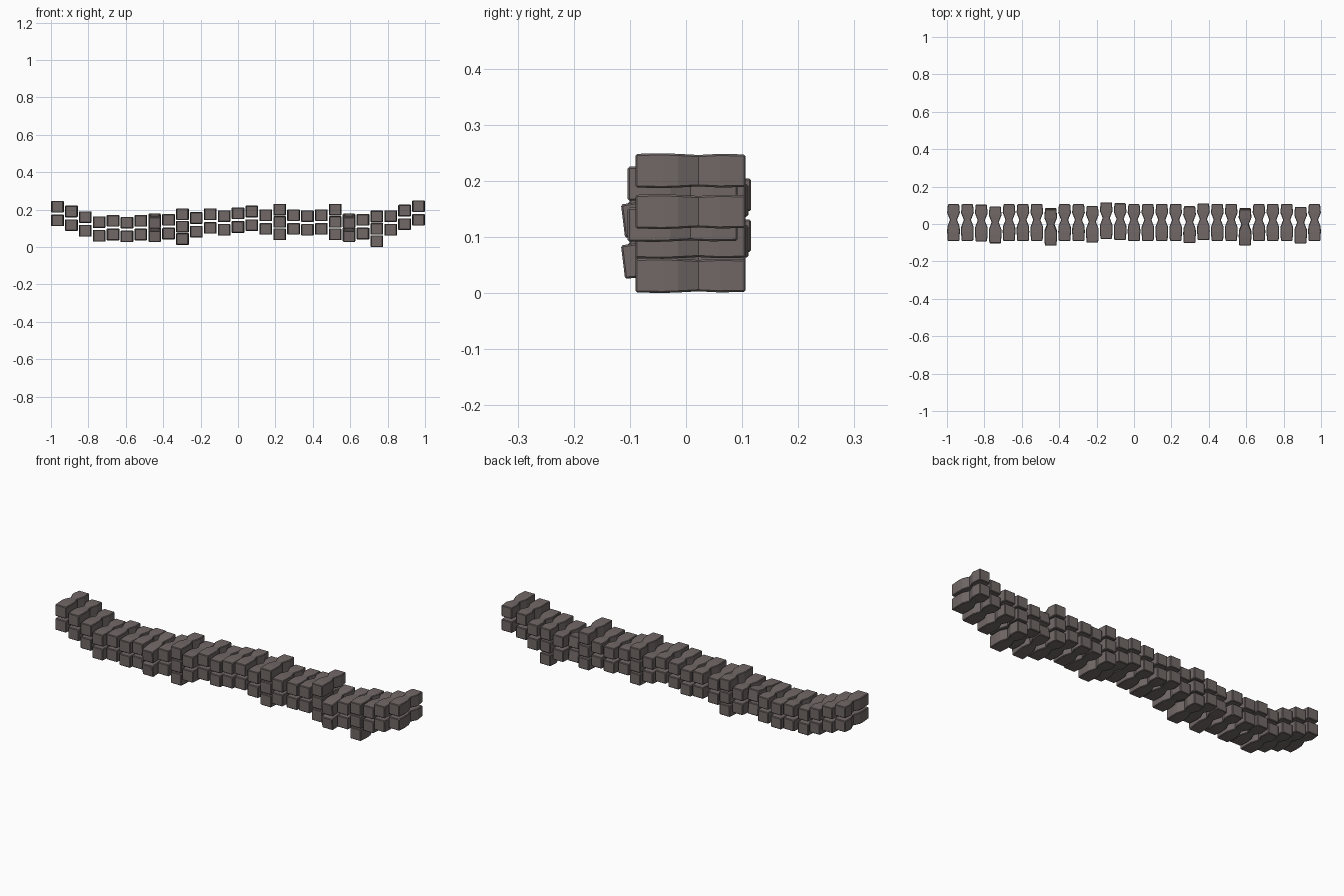
import bpy
import bmesh
import math
from mathutils import Matrix

default_cube = bpy.data.objects.get("Cube")
if default_cube:
    bpy.data.objects.remove(default_cube, do_unlink=True)


def make_material(name, colour):
    material = bpy.data.materials.new(name)
    material.use_nodes = True
    material.diffuse_color = colour
    material.node_tree.nodes["Principled BSDF"].inputs["Base Color"].default_value = colour
    return material


stone = make_material("brown grey stone", (0.165, 0.138, 0.135, 1))

# Waisted block outline: depth position, half width, half height
STATIONS = [(-0.098, 0.031, 0.030), (-0.05, 0.034, 0.031), (-0.022, 0.033, 0.030),
            (0.014, 0.019, 0.028), (0.052, 0.034, 0.030), (0.098, 0.030, 0.029)]


def build_block_mesh():
    bm = bmesh.new()
    rings = []
    for y, w, h in STATIONS:
        corners = [(-w, -h), (w, -h), (w, h), (-w, h)]
        rings.append([bm.verts.new((x, y, z)) for x, z in corners])
    for a, b in zip(rings, rings[1:]):
        for k in range(len(a)):
            n = (k + 1) % len(a)
            bm.faces.new((a[k], a[n], b[n], b[k]))
    bm.faces.new(rings[0])
    bm.faces.new(rings[-1])
    bmesh.ops.recalc_face_normals(bm, faces=bm.faces)
    mesh = bpy.data.meshes.new("waisted_block")
    bm.to_mesh(mesh)
    bm.free()
    mesh.materials.append(stone)
    return mesh


block_mesh = build_block_mesh()


def add_block(name, x, y, z, tilt):
    block = bpy.data.objects.new(name, block_mesh)
    bpy.context.collection.objects.link(block)
    block.matrix_world = Matrix.Translation((x, y, z)) @ Matrix.Rotation(tilt, 4, "X")
    # Slightly softened edges
    bevel = block.modifiers.new("soft_edges", "BEVEL")
    bevel.width = 0.003
    bevel.segments = 1
    bevel.limit_method = "ANGLE"
    bevel.angle_limit = math.radians(50)


# Heights of the upper blocks along the sagging row
UPPER = [.215, .19, .16, .133, .14, .13, .14, .14, .145, .175, .155, .175, .165, .18,
         .19, .17, .2, .17, .165, .17, .2, .14, .145, .163, .165, .195, .218]
TALL_STACKS = {9, 16, 20, 23}
SHIFTS = {2: .005, 3: -.005, 7: -.015, 10: -.002, 11: .018, 12: .013, 17: -.003,
          18: .012, 21: -.015, 25: -.006}
TILTED = {7, 21}
LAYER = 0.073

for i, top in enumerate(UPPER):
    x = -0.965 + i * 1.93 / (len(UPPER) - 1)
    y = SHIFTS.get(i, 0.008)
    tilt = math.radians(7) if i in TILTED else 0
    add_block("upper_block", x, y, top, tilt)
    if i in TALL_STACKS:
        add_block("middle_block", x, y, top - 0.066, tilt)
        add_block("lower_block", x, y, top - 0.132, tilt)
    else:
        add_block("lower_block", x, y, top - LAYER, tilt)
